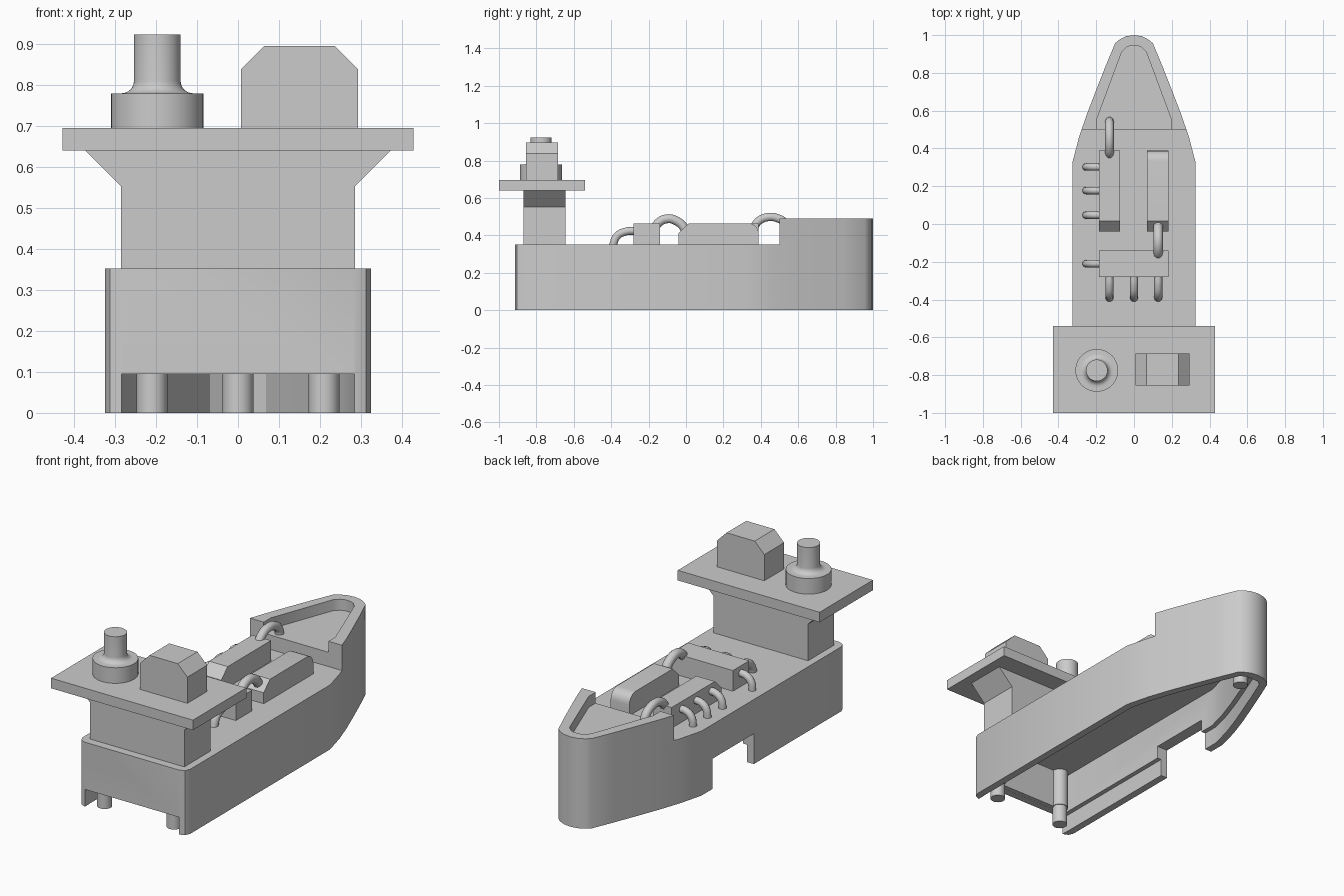
import bpy, bmesh, math
from mathutils import Vector

if "Cube" in bpy.data.objects:
    bpy.data.objects.remove(bpy.data.objects["Cube"])

PERM = {'x': lambda u, v, w: (w, u, v), 'y': lambda u, v, w: (u, w, v), 'z': lambda u, v, w: (u, v, w)}


def finish(name, bm, smooth=False):
    bmesh.ops.recalc_face_normals(bm, faces=bm.faces)
    me = bpy.data.meshes.new(name)
    bm.to_mesh(me)
    bm.free()
    ob = bpy.data.objects.new(name, me)
    bpy.context.collection.objects.link(ob)
    if smooth:
        shade(ob)
    return ob


def shade(ob):
    bpy.ops.object.select_all(action='DESELECT')
    ob.select_set(True)
    bpy.context.view_layer.objects.active = ob
    bpy.ops.object.shade_smooth_by_angle(angle=math.radians(30))


def prism(name, pts, lo, hi, axis='z'):
    """Extrude a 2D profile along an axis."""
    bm = bmesh.new()
    a = [bm.verts.new(PERM[axis](u, v, lo)) for u, v in pts]
    b = [bm.verts.new(PERM[axis](u, v, hi)) for u, v in pts]
    n = len(pts)
    bm.faces.new(a)
    bm.faces.new(b)
    for i in range(n):
        bm.faces.new((a[i], a[(i + 1) % n], b[(i + 1) % n], b[i]))
    return finish(name, bm)


def box(name, x0, x1, y0, y1, z0, z1):
    return prism(name, [(x0, y0), (x1, y0), (x1, y1), (x0, y1)], z0, z1)


def lathe(name, prof, x, y, seg=32):
    """Closed solid of revolution from (radius, z) pairs."""
    bm = bmesh.new()
    rings = [[bm.verts.new((x + r * math.cos(2 * math.pi * k / seg), y + r * math.sin(2 * math.pi * k / seg), z))
              for k in range(seg)] for r, z in prof]
    bm.faces.new(rings[0])
    bm.faces.new(rings[-1])
    for a, b in zip(rings, rings[1:]):
        for k in range(seg):
            bm.faces.new((a[k], a[(k + 1) % seg], b[(k + 1) % seg], b[k]))
    return finish(name, bm, True)


def hose(name, pts, r=0.022):
    cu = bpy.data.curves.new(name, 'CURVE')
    cu.dimensions = '3D'
    cu.bevel_depth, cu.bevel_resolution, cu.resolution_u = r, 3, 6
    cu.use_fill_caps = True
    sp = cu.splines.new('BEZIER')
    sp.bezier_points.add(len(pts) - 1)
    for bp, p in zip(sp.bezier_points, pts):
        bp.co = p
        bp.handle_left_type = bp.handle_right_type = 'AUTO'
    ob = bpy.data.objects.new(name, cu)
    bpy.context.collection.objects.link(ob)


def cut(ob, cutter):
    """Subtract a cutter and bake the result into the object."""
    cutter.hide_render = True
    m = ob.modifiers.new('cut', 'BOOLEAN')
    m.operation, m.solver, m.object = 'DIFFERENCE', 'EXACT', cutter
    bpy.context.view_layer.update()
    me = bpy.data.meshes.new_from_object(ob.evaluated_get(bpy.context.evaluated_depsgraph_get()))
    ob.modifiers.clear()
    ob.data = me
    bpy.data.objects.remove(cutter, do_unlink=True)


def mirrored(half):
    return half + [(-x, y) for x, y in reversed(half) if x > 0]


def inset(pts, t):
    """Mitred inward offset of a counter-clockwise outline."""
    out = []
    for i, p in enumerate(pts):
        p, a, b = Vector(p), Vector(pts[i - 1]), Vector(pts[(i + 1) % len(pts)])
        d1, d2 = (p - a).normalized(), (b - p).normalized()
        n1, n2 = Vector((-d1.y, d1.x)), Vector((-d2.y, d2.x))
        out.append(tuple(p + (n1 + n2) * t / (1 + n1.dot(n2))))
    return out


# Hull: plan outline extruded, then carved
flank = [(0.325, 0.33), (0.291, 0.46), (0.25, 0.58), (0.2, 0.71), (0.15, 0.837), (0.1, 0.957)]
outline = mirrored([(0.285, -0.915), (0.313, -0.903), (0.325, -0.875)] + flank
                   + [(0.075, 0.978), (0.042, 0.994), (0, 1.0)])
inner = mirrored([(0.325, -0.915)] + flank + [(0.05, 0.99)])
hull = prism('hull', outline, 0, 0.49)
cut(hull, box('deck_cutter', -0.5, 0.5, -1.2, 0.5, 0.352, 0.7))
well = [(0.195, 0.45), (0.195, 0.56), (0.065, 0.91), (0.04, 0.936), (0.015, 0.945)]
cut(hull, prism('bow_well_cutter', mirrored(well), 0.43, 0.7))
cut(hull, prism('cavity_cutter', inset(inner, 0.065), -0.1, 0.31))
cut(hull, prism('base_recess_cutter', inset(inner, 0.04), -0.12, 0.095))
cut(hull, box('stern_cutter', -0.284, 0.284, -1.1, -0.8, -0.14, 0.0945))
cut(hull, box('side_notch_cutter', -0.5, -0.2, -0.12, 0.235, -0.16, 0.165))
shade(hull)

# Stepped pins inside the hull
for i, (x, y) in enumerate([(-0.21, -0.85), (0.21, -0.85), (0, 0.86)]):
    lathe(f'pin_{i}', [(0.042, 0.32), (0.042, 0.1), (0.038, 0.1), (0.038, 0)], x, y, 24)

# Bridge tower with flared top, and platform
side = [(0.285, 0.34), (0.285, 0.552), (0.372, 0.64)]
prism('bridge_tower', mirrored(side), -0.87, -0.645, 'y')
box('bridge_platform', -0.428, 0.428, -1, -0.54, 0.64, 0.695)

# Funnel with filleted foot, and chamfered cabin
fillet = [(0.087 - 0.03 * math.sin(a), 0.81 - 0.03 * math.cos(a)) for a in [math.pi / 12 * k for k in range(7)]]
lathe('funnel', [(0.113, 0.69), (0.113, 0.78)] + fillet + [(0.057, 0.923)], -0.197, -0.775, 40)
prism('cabin', [(0.007, 0.69), (0.293, 0.69), (0.293, 0.838), (0.235, 0.896), (0.065, 0.896), (0.007, 0.838)],
      -0.855, -0.685, 'y')

# Deck machinery housings
rear = [(-0.04, 0.34), (-0.04, 0.412), (0.015, 0.465)]
prism('housing_left', rear + [(0.388, 0.465), (0.388, 0.34)], -0.185, -0.073, 'x')
rounded = [(0.333 + 0.055 * math.sin(a), 0.41 + 0.055 * math.cos(a)) for a in [math.pi / 12 * k for k in range(7)]]
shade(prism('housing_right', rear + rounded + [(0.388, 0.34)], 0.07, 0.183, 'x'))
box('housing_cross', -0.185, 0.183, -0.28, -0.14, 0.34, 0.465)

# Arched hoses, then the short hoses bending down to the deck
hose('hose_bow', [(-0.13, y, z) for y, z in
                  [(0.36, 0.44), (0.39, 0.478), (0.44, 0.498), (0.495, 0.49), (0.535, 0.46), (0.545, 0.42)]], 0.023)
hose('hose_middle', [(0.128, y, z) for y, z in
                     [(-0.17, 0.43), (-0.15, 0.465), (-0.1, 0.489), (-0.05, 0.477), (-0.01, 0.44), (0.0, 0.41)]],
     0.025)
for i, x in enumerate([-0.13, 0, 0.128]):
    hose(f'hose_front_{i}', [(x, y, z) for y, z in [(-0.27, 0.425), (-0.325, 0.42), (-0.37, 0.395), (-0.393, 0.34)]])
for i, y in enumerate([0.302, 0.177, 0.047, -0.21]):
    hose(f'hose_side_{i}', [(x, y, z) for x, z in [(-0.175, 0.425), (-0.215, 0.42), (-0.245, 0.395), (-0.255, 0.34)]],
         0.02)
